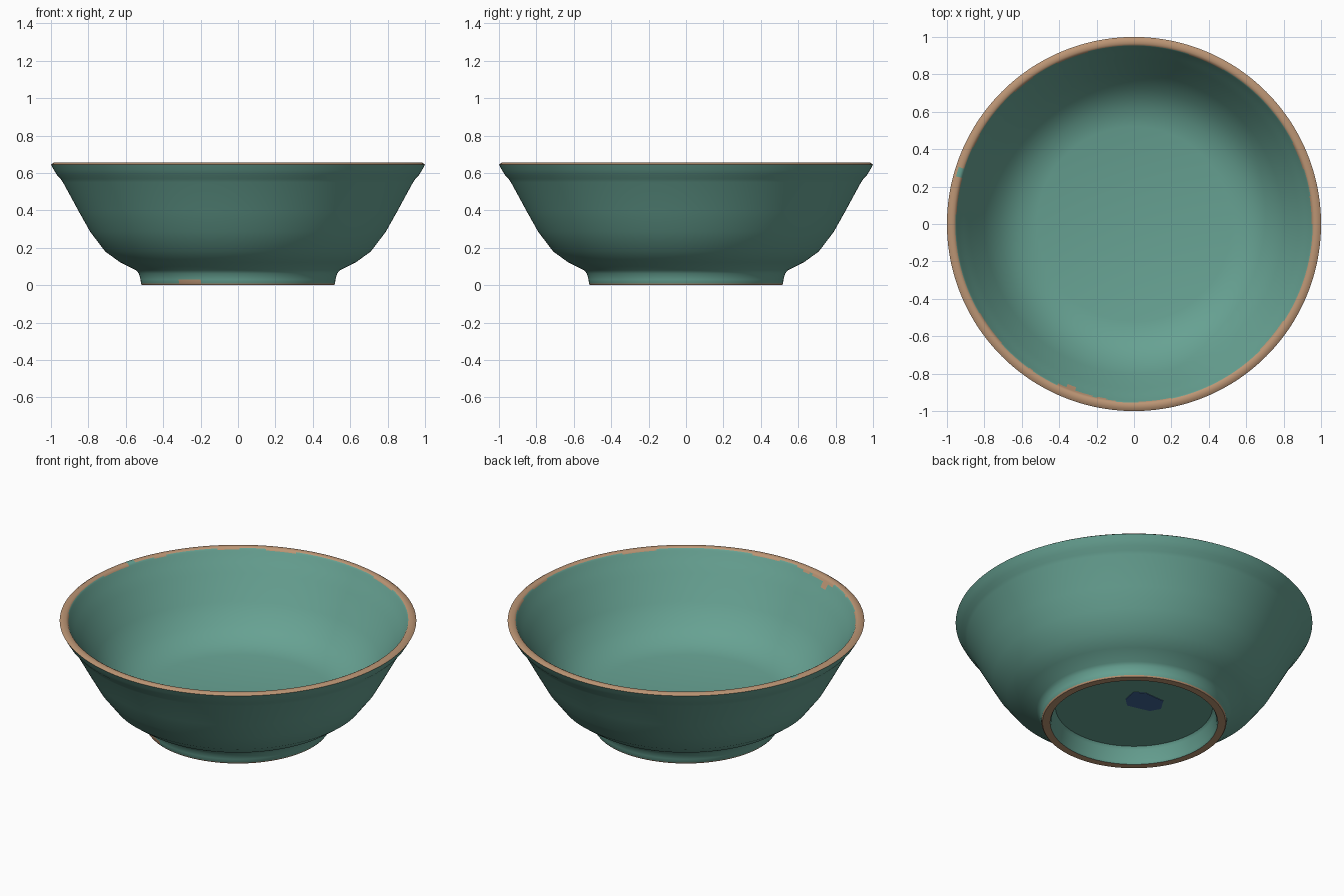
import bpy, bmesh, math, random

if "Cube" in bpy.data.objects:
    bpy.data.objects.remove(bpy.data.objects["Cube"])

random.seed(4)
SEG = 240


def material(name, rgb):
    m = bpy.data.materials.new(name)
    m.diffuse_color = (*rgb, 1.0)
    m.use_nodes = True
    m.node_tree.nodes["Principled BSDF"].inputs["Base Color"].default_value = m.diffuse_color
    return m


teal = material("teal glaze", (0.135, 0.36, 0.29))
clay = material("bare clay", (0.50, 0.30, 0.175))
blue = material("blue mark", (0.05, 0.13, 0.30))

# Profile (radius, height): underside, foot, outer wall, lip, inner wall, floor
profile = [
    (0.0, 0.10), (0.44, 0.10), (0.453, 0.085), (0.463, 0.012), (0.47, 0.0),
    (0.513, 0.0), (0.519, 0.008), (0.521, 0.03), (0.53, 0.062), (0.545, 0.08),
    (0.63, 0.122), (0.71, 0.18), (0.79, 0.285), (0.85, 0.392), (0.936, 0.55),
    (0.948, 0.568), (0.967, 0.588), (0.985, 0.617), (1.0, 0.645),
    (0.985, 0.655), (0.965, 0.655), (0.955, 0.65), (0.95, 0.642), (0.944, 0.632),
    (0.937, 0.62), (0.926, 0.602), (0.912, 0.58), (0.88, 0.53), (0.80, 0.39),
    (0.72, 0.282), (0.62, 0.215), (0.52, 0.19), (0.0, 0.187),
]
FOOT_ROWS = (4, 5)            # bare clay on the foot ring
LIP_ROWS = (18, 19, 20)       # bare clay on the lip
FIRST_CHIP_ROW = 21           # rows below the lip where the glaze edge wanders

bm = bmesh.new()
rings = []
for r, z in profile:
    if r == 0:
        rings.append([bm.verts.new((0, 0, z))])
    else:
        rings.append([bm.verts.new((r * math.cos(2 * math.pi * i / SEG),
                                    r * math.sin(2 * math.pi * i / SEG), z))
                      for i in range(SEG)])


def clay_depth(deg):
    """How many rows of bare clay run down inside the lip at this angle."""
    if 247 <= deg <= 251:
        return 4
    if 244 <= deg <= 254:
        return 2
    if 254 < deg <= 264:
        return 1 + (random.random() < 0.3)
    wave = math.sin(math.radians(deg * 7)) + math.sin(math.radians(deg * 17 + 40))
    return 1 if wave > 0.5 else 0


depths = [clay_depth(360 * (i + 0.5) / SEG) for i in range(SEG)]

for k in range(len(rings) - 1):
    a, b = rings[k], rings[k + 1]
    for i in range(SEG):
        j = (i + 1) % SEG
        if len(a) == 1:
            f = bm.faces.new((a[0], b[j], b[i]))
        elif len(b) == 1:
            f = bm.faces.new((a[i], a[j], b[0]))
        else:
            f = bm.faces.new((a[i], a[j], b[j], b[i]))
        deg = 360 * (i + 0.5) / SEG
        bare = k in FOOT_ROWS or k in LIP_ROWS
        bare |= FIRST_CHIP_ROW <= k < FIRST_CHIP_ROW + depths[i]
        bare |= k == 6 and 232 < deg < 247       # worn patch on the foot
        if k in (19, 20) and 162 < deg < 165:    # glaze drop on the lip
            bare = False
        f.material_index = int(bare)
bmesh.ops.recalc_face_normals(bm, faces=bm.faces[:])


def finish(bm, name, mats):
    me = bpy.data.meshes.new(name)
    bm.to_mesh(me)
    bm.free()
    ob = bpy.data.objects.new(name, me)
    bpy.context.collection.objects.link(ob)
    for m in mats:
        me.materials.append(m)
    return ob


bowl = finish(bm, "bowl", (teal, clay))
bpy.context.view_layer.objects.active = bowl
bowl.select_set(True)
bpy.ops.object.shade_smooth_by_angle(angle=math.radians(38))

# Painted mark on the underside, a thin plate
bm = bmesh.new()
outline = [(0.044, -0.008), (0.095, 0.04), (0.112, 0.13), (0.05, 0.165),
           (-0.08, 0.16), (-0.126, 0.085), (-0.093, 0.026)]
face = bm.faces.new([bm.verts.new((x, y, 0.097)) for x, y in outline])
ext = bmesh.ops.extrude_face_region(bm, geom=[face])
for v in ext["geom"]:
    if isinstance(v, bmesh.types.BMVert):
        v.co.z += 0.005
bmesh.ops.recalc_face_normals(bm, faces=bm.faces[:])
finish(bm, "underside_mark", (blue,))
